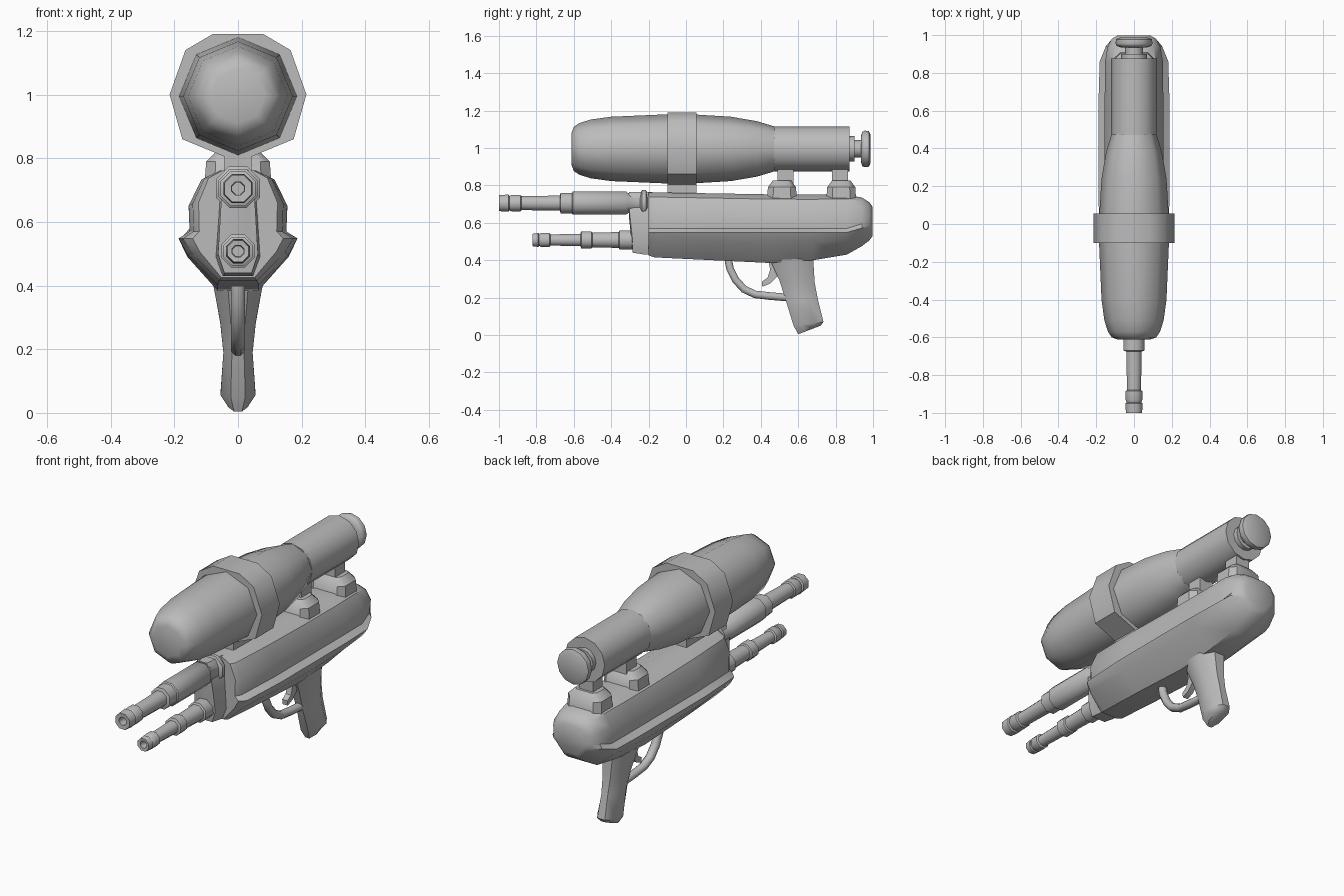
import bpy, bmesh, math

cube = bpy.data.objects.get("Cube")
if cube:
    bpy.data.objects.remove(cube, do_unlink=True)

grey = bpy.data.materials.new("plain grey")
grey.use_nodes = True
COLOUR = (0.5, 0.5, 0.5, 1)
grey.diffuse_color = COLOUR
grey.node_tree.nodes["Principled BSDF"].inputs["Base Color"].default_value = COLOUR


def finish(name, bm, angle=50):
    bmesh.ops.recalc_face_normals(bm, faces=bm.faces)
    mesh = bpy.data.meshes.new(name)
    bm.to_mesh(mesh)
    bm.free()
    mesh.materials.append(grey)
    obj = bpy.data.objects.new(name, mesh)
    bpy.context.collection.objects.link(obj)
    bpy.ops.object.select_all(action="DESELECT")
    obj.select_set(True)
    bpy.context.view_layer.objects.active = obj
    bpy.ops.object.shade_smooth_by_angle(angle=math.radians(angle))
    return obj


def loft(name, sections, angle=50):
    """Skin a list of equal-length point loops and cap both ends."""
    bm = bmesh.new()
    rings = [[bm.verts.new(p) for p in s] for s in sections]
    n = len(rings[0])
    for a, b in zip(rings, rings[1:]):
        for i in range(n):
            j = (i + 1) % n
            bm.faces.new((a[i], a[j], b[j], b[i]))
    bm.faces.new(rings[0])
    bm.faces.new(rings[-1])
    return finish(name, bm, angle)


def lathe(name, z, profile, sides=8, turn=0.0, angle=50):
    """Turn (y, radius) pairs about a lengthwise axis at height z."""
    angles = [2 * math.pi * (i + turn) / sides for i in range(sides)]
    return loft(name, [[(r * math.sin(a), y, z + r * math.cos(a)) for a in angles]
                       for y, r in profile], angle)


def mirrored(half):
    """Close a right-hand (x, z) outline by mirroring it."""
    return half + [(-x, z) for x, z in reversed(half)]


def plate(name, outline, half):
    """Side outline of (y, z) points with thickness across x."""
    return loft(name, [[(x, y, z) for y, z in outline] for x in (-half, half)], 35)


# Water tank, strap and rear cylinder
TANK_Z = 0.995
lathe("tank", TANK_Z, [(-0.612, 0.085), (-0.6, 0.118), (-0.57, 0.138), (-0.51, 0.157), (-0.4, 0.172),
                       (-0.1, 0.185), (0.06, 0.183), (0.24, 0.172), (0.38, 0.148), (0.49, 0.115)])
strap = mirrored([(0.08, 1.19), (0.165, 1.14), (0.215, 1.0), (0.175, 0.86), (0.042, 0.805), (0.042, 0.74)])
loft("tank_strap", [[(x, y, z) for x, z in strap] for y in (-0.1, 0.055)], 50)
lathe("rear_cylinder", TANK_Z, [(0.47, 0.121), (0.875, 0.121)], 12)
lathe("pump_collar", TANK_Z, [(0.86, 0.068), (0.9, 0.068)], 12)
lathe("pump_stem", TANK_Z, [(0.88, 0.047), (0.95, 0.047)], 12)
lathe("pump_knob", TANK_Z, [(0.935, 0.07), (0.943, 0.092), (0.955, 0.098), (0.978, 0.095), (0.987, 0.075)], 12)

# Posts and their stepped pads
for tag, y in (("front", 0.513), ("rear", 0.83)):
    pad = []
    for z, hx, hy in ((0.72, 0.105, 0.08), (0.79, 0.1, 0.075), (0.825, 0.065, 0.05)):
        pad.append([(sx * hx * kx, y + sy * hy * ky, z) for sx, sy, kx, ky in
                    ((1, 1, 1, .6), (1, 1, .7, 1), (-1, 1, .7, 1), (-1, 1, 1, .6),
                     (-1, -1, 1, .6), (-1, -1, .7, 1), (1, -1, .7, 1), (1, -1, 1, .6))])
    loft(tag + "_pad", pad, 40)
    yc = y + (0.018 if tag == "front" else -0.007)
    loft(tag + "_post", [[(sx * 0.042, yc + sy * 0.043, z) for sx, sy in ((1, 1), (-1, 1), (-1, -1), (1, -1))]
                         for z in (0.81, 0.91)])

# Body: y, width factor, top, bottom, rail overhang
body = []
for y, w, top, bottom, rail in ((-0.2, 0.8, 0.762, 0.425, 0.02), (-0.17, 0.92, 0.762, 0.415, 0.032),
                                (0.1, 1, 0.758, 0.402, 0.034), (0.45, 1, 0.752, 0.385, 0.034),
                                (0.68, 1, 0.75, 0.4, 0.034), (0.86, 0.99, 0.75, 0.43, 0.03),
                                (0.94, 0.9, 0.735, 0.475, 0.012), (0.98, 0.76, 0.71, 0.505, 0.0),
                                (0.998, 0.56, 0.685, 0.53, 0.0)):
    h = top - bottom
    mid = 0.56 if y < 0.9 else bottom + 0.42 * h
    half = [(0.06 * w, top), (0.115 * w, top - 0.07 * h), (0.155 * w, top - 0.3 * h),
            (0.152 * w, mid + 0.01), (0.153 * w + rail, mid - 0.012),
            (0.125 * w + rail, mid - 0.4 * (mid - bottom)), (0.065 * w, bottom)]
    body.append([(x, y, z) for x, z in mirrored(half)])
loft("body", body, 38)

# Barrel mount on the front of the body
mount = []
for y, k, low in ((-0.305, 0.78, 0.63), (-0.285, 0.95, 0.44), (-0.22, 1.0, 0.43), (-0.18, 1.1, 0.43)):
    half = [(0.03 * k, 0.765), (0.05 * k, 0.735), (0.066 * k, low + 0.06), (0.045 * k, low)]
    mount.append([(x, y, z) for x, z in mirrored(half)])
loft("barrel_mount", mount, 40)
lathe("mount_ring", 0.705, [(-0.245, 0.06), (-0.235, 0.075), (-0.215, 0.075), (-0.205, 0.06)], 8, 0.5)

# Barrels, each with a recessed muzzle
lathe("upper_barrel", 0.705, [(-0.95, 0.02), (-0.998, 0.022), (-1.0, 0.046), (-0.95, 0.05), (-0.945, 0.042),
                              (-0.93, 0.048), (-0.885, 0.048), (-0.88, 0.04), (-0.675, 0.044),
                              (-0.67, 0.06), (-0.61, 0.06), (-0.605, 0.067), (-0.32, 0.067), (-0.31, 0.058),
                              (-0.2, 0.058)], 8, 0.5, 46)
lathe("lower_barrel", 0.508, [(-0.78, 0.018), (-0.818, 0.02), (-0.82, 0.036), (-0.79, 0.04), (-0.785, 0.034),
                              (-0.775, 0.041), (-0.73, 0.041), (-0.725, 0.032), (-0.565, 0.036),
                              (-0.56, 0.049), (-0.505, 0.049), (-0.5, 0.042), (-0.36, 0.046), (-0.355, 0.056),
                              (-0.2, 0.056)], 8, 0.5, 46)

# Grip: front point, back point and half width at each level
grip = []
for yf, zf, yb, zb, w in ((0.6, 0.004, 0.72, 0.05, 0.03), (0.575, 0.05, 0.735, 0.07, 0.055),
                          (0.532, 0.19, 0.705, 0.19, 0.046), (0.5, 0.29, 0.688, 0.28, 0.056),
                          (0.45, 0.4, 0.68, 0.41, 0.078)):
    loop = []
    for i in range(8):
        a = math.pi * (i + 0.5) / 4
        c = max(-1, min(1, math.cos(a) * 1.083))
        t = 0.5 + 0.5 * c
        loop.append((w * max(-1, min(1, math.sin(a) * 1.083)), yf + (yb - yf) * t, zf + (zb - zf) * t))
    grip.append(loop)
loft("grip", grip)

# Trigger and guard
plate("trigger", [(0.44, 0.4), (0.45, 0.35), (0.435, 0.305), (0.405, 0.285), (0.408, 0.258),
                  (0.45, 0.275), (0.485, 0.31), (0.53, 0.36), (0.53, 0.4)], 0.016)
path = [(0.225, 0.41), (0.235, 0.355), (0.265, 0.295), (0.31, 0.245), (0.37, 0.217), (0.45, 0.208), (0.55, 0.2)]
guard = []
for i, (y, z) in enumerate(path):
    (ya, za), (yb, zb) = path[max(i - 1, 0)], path[min(i + 1, len(path) - 1)]
    d = math.hypot(yb - ya, zb - za)
    ny, nz = -(zb - za) / d, (yb - ya) / d
    ring = [math.pi * (k + 0.5) / 4 for k in range(8)]
    guard.append([(0.024 * math.cos(a), y + ny * 0.022 * math.sin(a), z + nz * 0.022 * math.sin(a)) for a in ring])
loft("trigger_guard", guard)
